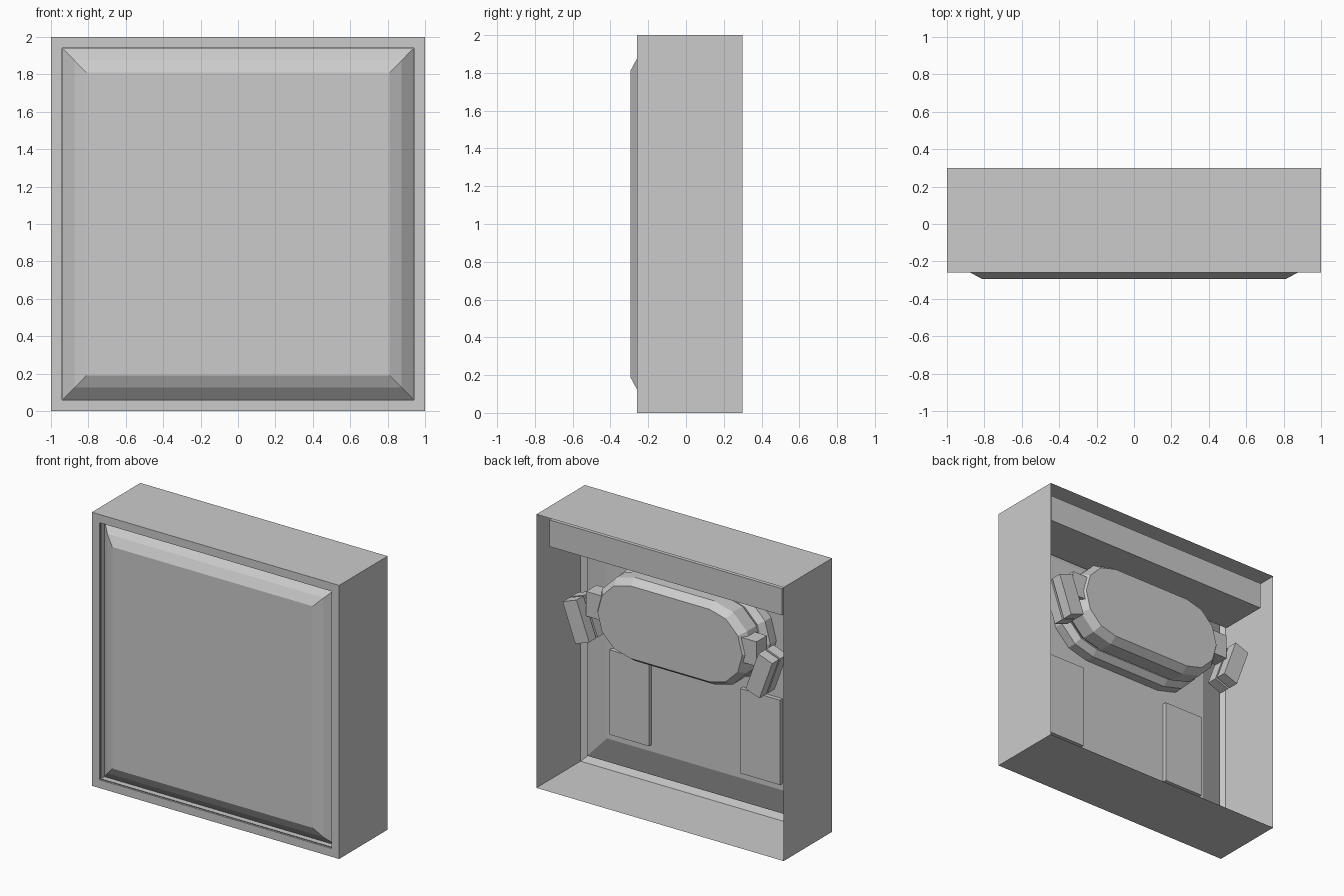
import bpy, bmesh, math
from mathutils import Matrix

if "Cube" in bpy.data.objects:
    bpy.data.objects.remove(bpy.data.objects["Cube"])


def finish(name, bm, flip_check=True):
    if flip_check:
        bmesh.ops.recalc_face_normals(bm, faces=bm.faces)
    me = bpy.data.meshes.new(name)
    bm.to_mesh(me)
    bm.free()
    ob = bpy.data.objects.new(name, me)
    bpy.context.collection.objects.link(ob)
    return ob


def square(half):
    return [(-half, -half), (half, -half), (half, half), (-half, half)]


def capsule(straight, radius, steps=6):
    pts = []
    for side, start in ((1, -90), (-1, 90)):
        for i in range(steps + 1):
            t = math.radians(start + 180 * i / steps)
            pts.append((side * straight + radius * math.cos(t), radius * math.sin(t)))
    return pts


def loft(name, sections, zc, caps=True):
    """Join xz outlines, each placed at its own y."""
    bm = bmesh.new()
    loops = [[bm.verts.new((x, y, z + zc)) for x, z in outline] for outline, y in sections]
    n = len(loops[0])
    for a, b in zip(loops, loops[1:]):
        for i in range(n):
            j = (i + 1) % n
            bm.faces.new((a[i], a[j], b[j], b[i]))
    if caps:
        bm.faces.new(loops[0])
        bm.faces.new(loops[-1])
    return finish(name, bm)


def box(name, lo, hi, tilt=0):
    bm = bmesh.new()
    size = [h - l for l, h in zip(lo, hi)]
    mid = [(h + l) / 2 for l, h in zip(lo, hi)]
    m = Matrix.Translation(mid) @ Matrix.Rotation(tilt, 4, 'Y') @ Matrix.Diagonal((*size, 1))
    bmesh.ops.create_cube(bm, size=1, matrix=m)
    return finish(name, bm)


# open-backed case with front frame and turned-in lip
loft("case", [(square(h), y) for h, y in
              ((1, .30), (1, -.26), (.94, -.26), (.94, -.20))], 1, caps=False)

# sloped strip inside the case, behind the frame
loft("inner_chamfer", [(square(1), -.21), (square(.935), -.25)], 1, caps=False)

# cushioned front panel
loft("front_panel", [(square(h), y) for h, y in
                     ((.81, -.295), (.875, -.26), (.94, -.20), (.76, -.14), (.73, -.13))], 1)

# beam under the top wall
box("top_beam", (-.94, -.13, 1.755), (.94, .234, 1.95))

# oval housing on the back of the panel
loft("housing_base", [(capsule(.32, .32), -.13), (capsule(.32, .32), -.06),
                      (capsule(.32, .28), -.02)], 1.35)
loft("housing", [(capsule(.32, .27), -.02), (capsule(.32, .305), .02),
                 (capsule(.32, .305), .13), (capsule(.32, .265), .186)], 1.35)

# paired parts: low plates, side lugs and tilted double tabs
for side, s in (("left", -1), ("right", 1)):
    def pair(name, x0, x1, y0, y1, z0, z1, tilt=0):
        xs = sorted((s * x0, s * x1))
        box(f"{name}_{side}", (xs[0], y0, z0), (xs[1], y1, z1), s * tilt)

    pair("plate", .37, .69, -.13, -.10, .32, .94)
    pair("lug", .54, .69, .05, .17, 1.29, 1.47)
    pair("tab_inner", .68, .80, .04, .12, 1.10, 1.40, math.radians(20))
    pair("tab_outer", .68, .80, .135, .215, 1.10, 1.40, math.radians(20))
